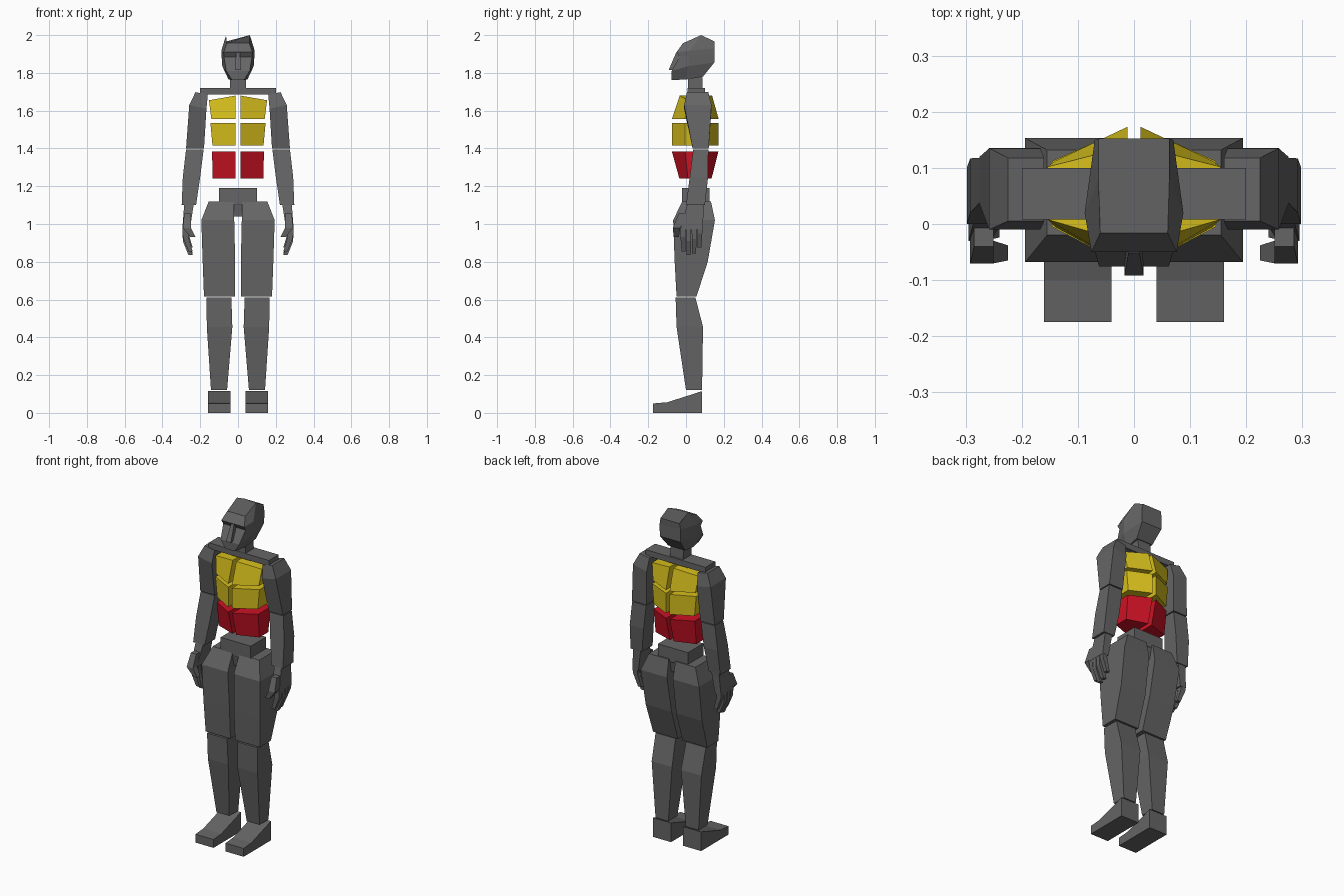
import bpy, bmesh


def material(name, rgb):
    m = bpy.data.materials.new(name)
    m.diffuse_color = (*rgb, 1)
    return m


GREY = material("dark_grey", (0.13, 0.13, 0.13))
YELLOW = material("yellow", (0.68, 0.52, 0.012))
RED = material("red", (0.60, 0.006, 0.018))


def loft(name, rings, mat, mirror=False):
    """Skin a stack of equal-sized point rings and cap both ends."""
    bm = bmesh.new()
    rows = [[bm.verts.new(p) for p in ring] for ring in rings]
    n = len(rows[0])
    for a, b in zip(rows, rows[1:]):
        for i in range(n):
            j = (i + 1) % n
            bm.faces.new((a[i], a[j], b[j], b[i]))
    bm.faces.new(rows[0][::-1])
    bm.faces.new(rows[-1])
    bmesh.ops.recalc_face_normals(bm, faces=bm.faces)
    mesh = bpy.data.meshes.new(name)
    bm.to_mesh(mesh)
    bm.free()
    mesh.materials.append(mat)
    ob = bpy.data.objects.new(name, mesh)
    bpy.context.collection.objects.link(ob)
    if mirror:
        mod = ob.modifiers.new("mirror", "MIRROR")
        mod.use_mirror_merge = False
    return ob


def blocks(name, sections, mirror=True, mat=GREY):
    """Loft rectangles given as x0, x1, y0, y1, z and an optional outer z."""
    rings = []
    for x0, x1, y0, y1, z, *outer in sections:
        zo = outer[0] if outer else z
        rings.append([(x0, y0, z), (x1, y0, zo), (x1, y1, zo), (x0, y1, z)])
    return loft(name, rings, mat, mirror)


# Legs
blocks("thigh", [(0.015, 0.18, -0.05, 0.055, 0.615),
                 (0.015, 0.187, -0.06, 0.115, 0.80),
                 (0.02, 0.194, -0.068, 0.153, 1.02),
                 (0.022, 0.155, -0.02, 0.132, 1.12)])
blocks("shin", [(0.058, 0.143, 0.0, 0.085, 0.12),
                (0.03, 0.165, -0.05, 0.09, 0.455),
                (0.035, 0.167, -0.055, 0.05, 0.61)])
foot_profile = [(-0.175, 0), (-0.175, 0.05), (-0.1, 0.056), (0.085, 0.115), (0.085, 0)]
loft("foot", [[(x, y, z) for y, z in foot_profile] for x in (0.04, 0.16)], GREY, True)

# Pelvis with tapered crotch
blocks("pelvis", [(-0.025, 0.025, -0.01, 0.11, 1.04),
                  (-0.03, 0.03, -0.02, 0.12, 1.10),
                  (-0.10, 0.10, -0.022, 0.124, 1.105),
                  (-0.10, 0.10, -0.022, 0.124, 1.19)], False)


# Torso plates: wide at the centre gap, narrow at the flanks
def torso_plate(name, sections, mat):
    rings = []
    for xo, front, back, of, ob, zi, zo in sections:
        rings.append([(0.012, front, zi), (xo, of, zo), (xo, ob, zo), (0.012, back, zi)])
    loft(name, rings, mat, True)


torso_plate("abdomen", [(0.135, -0.035, 0.135, 0.01, 0.095, 1.24, 1.24),
                        (0.137, -0.075, 0.172, -0.005, 0.112, 1.385, 1.385)], RED)
torso_plate("lower_chest", [(0.135, -0.075, 0.172, -0.005, 0.112, 1.415, 1.415),
                            (0.146, -0.075, 0.172, -0.005, 0.112, 1.535, 1.535)], YELLOW)
torso_plate("upper_chest", [(0.141, -0.075, 0.173, -0.005, 0.112, 1.555, 1.555),
                            (0.154, -0.033, 0.138, 0.008, 0.102, 1.68, 1.655)], YELLOW)

# Shoulder bar and neck
blocks("shoulder_bar", [(-0.2, 0.2, 0.008, 0.1, 1.685), (-0.2, 0.2, 0.008, 0.1, 1.72)], False)
blocks("neck", [(-0.043, 0.043, 0.01, 0.09, 1.685), (-0.043, 0.043, 0.01, 0.085, 1.80)], False)

# Arms
blocks("upper_arm", [(0.18, 0.275, 0.035, 0.12, 1.40),
                     (0.167, 0.258, -0.01, 0.135, 1.61, 1.63),
                     (0.16, 0.225, 0.005, 0.118, 1.685, 1.698)])
blocks("forearm", [(0.222, 0.298, 0.0, 0.10, 1.10),
                   (0.20, 0.292, 0.02, 0.117, 1.25),
                   (0.182, 0.275, 0.038, 0.118, 1.395)])

# Hands
blocks("palm", [(0.255, 0.295, -0.03, 0.088, 0.97), (0.235, 0.285, 0.005, 0.095, 1.10)])
blocks("thumb", [(0.225, 0.252, -0.065, -0.038, 0.93),
                 (0.25, 0.292, -0.07, -0.03, 0.98),
                 (0.25, 0.285, -0.04, 0.005, 1.055)])
for i, tip in enumerate((0.855, 0.835, 0.845, 0.875)):
    y = -0.03 + i * 0.03
    t = y + 0.003 - (i - 1.5) * 0.002
    blocks("finger_%d" % (i + 1), [(0.24, 0.262, t, t + 0.021, tip),
                                   (0.262, 0.292, y + 0.001, y + 0.026, tip + 0.075),
                                   (0.264, 0.294, y, y + 0.027, 0.975)])


# Head: rings of front, side and back half-widths
def head_ring(front, side, back):
    right = [(w, y, z) for w, y, z in (front, side, back)]
    return right + [(-w, y, z) for w, y, z in reversed(right)]


loft("head", [
    head_ring((0.032, -0.076, 1.762), (0.05, 0.0, 1.765), (0.055, 0.09, 1.78)),
    head_ring((0.062, -0.076, 1.81), (0.083, 0.01, 1.835), (0.068, 0.15, 1.855)),
    head_ring((0.074, -0.034, 1.885), (0.087, 0.02, 1.89), (0.07, 0.15, 1.90)),
    head_ring((0.076, -0.05, 1.91), (0.088, 0.02, 1.918), (0.07, 0.15, 1.93)),
    head_ring((0.06, -0.016, 1.957), (0.063, 0.08, 2.0), (0.063, 0.152, 1.966)),
], GREY)
blocks("nose", [(-0.017, 0.017, -0.092, -0.06, 1.815),
                (-0.01, 0.01, -0.052, -0.03, 1.908)], False)
